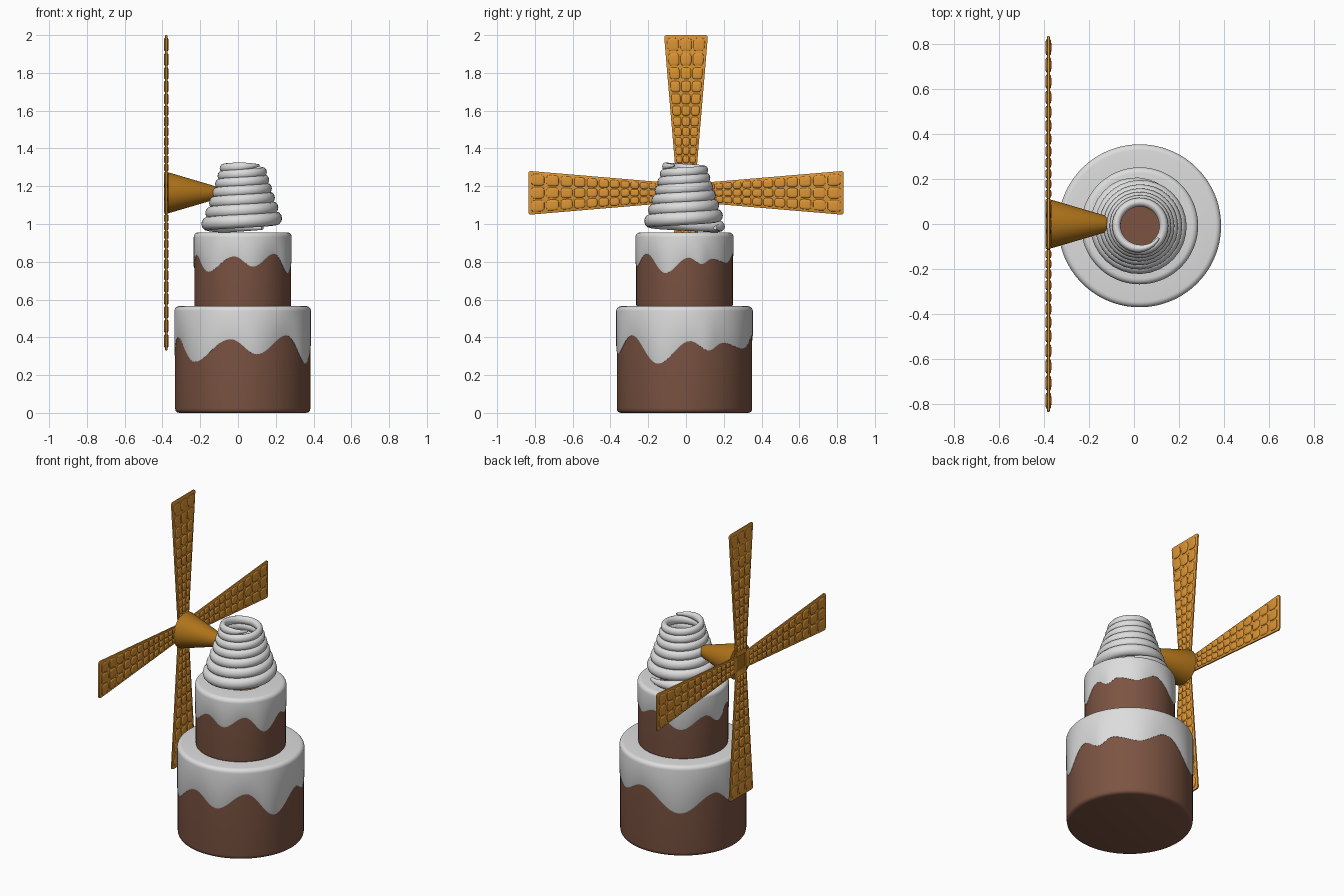
import bpy, bmesh, math
from mathutils import Matrix, Vector

if "Cube" in bpy.data.objects:
    bpy.data.objects.remove(bpy.data.objects["Cube"])

CX, CY = 0.025, -0.008          # axis of the cake
HUB = Vector((-0.38, 0.0, 1.165))


def material(name, rgb):
    m = bpy.data.materials.new(name)
    m.diffuse_color = (*rgb, 1)
    m.use_nodes = True
    m.node_tree.nodes["Principled BSDF"].inputs["Base Color"].default_value = m.diffuse_color
    return m


CHOC = material("chocolate brown", (0.20, 0.088, 0.055))
CREAM = material("cream white", (0.72, 0.72, 0.72))
WAFFLE = material("golden wafer", (0.72, 0.30, 0.035))
CONE = material("dark wafer", (0.42, 0.17, 0.01))


def finish(bm, name, mat, angle=40):
    bmesh.ops.recalc_face_normals(bm, faces=bm.faces)
    me = bpy.data.meshes.new(name)
    bm.to_mesh(me)
    bm.free()
    ob = bpy.data.objects.new(name, me)
    bpy.context.collection.objects.link(ob)
    me.materials.append(mat)
    bpy.ops.object.select_all(action='DESELECT')
    ob.select_set(True)
    bpy.context.view_layer.objects.active = ob
    bpy.ops.object.shade_smooth_by_angle(angle=math.radians(angle))
    return ob


def skin(bm, rings, cap_start=False, cap_end=False):
    """Join successive closed rings of points with quads."""
    vs = [[bm.verts.new(p) for p in r] for r in rings]
    n = len(vs[0])
    for a, b in zip(vs, vs[1:]):
        for i in range(n):
            j = (i + 1) % n
            bm.faces.new((a[i], a[j], b[j], b[i]))
    if cap_start:
        bm.faces.new(vs[0])
    if cap_end:
        bm.faces.new(vs[-1])


def around(r, z, n=128):
    """Ring about the cake axis; z may be a number or a function of degrees."""
    pts = []
    for i in range(n):
        d = 360 * i / n
        a = math.radians(d)
        h = z(d) if callable(z) else z
        pts.append((CX + r * math.sin(a), CY - r * math.cos(a), h))
    return pts


# Drip outline: (degrees from the front, height)
DRIPS = [(-45, .27), (-10, .39), (12, .31), (40, .41), (67, .26), (95, .38),
         (111, .33), (124, .37), (148, .34), (175, .41), (212, .27),
         (245, .38), (265, .30), (288, .40), (315, .27)]


def drip(d):
    if d > 315:
        d -= 360
    for (a, za), (b, zb) in zip(DRIPS, DRIPS[1:]):
        if a <= d <= b:
            t = (1 - math.cos(math.pi * (d - a) / (b - a))) / 2
            return za + (zb - za) * t
    return .35


def tier(name, r, z0, z1):
    bm = bmesh.new()
    prof = [(r - .022, z0), (r - .008, z0 + .004), (r - .002, z0 + .012),
            (r, z0 + .025), (r, z1 - .02), (r - .02, z1)]
    skin(bm, [around(*p) for p in prof], True, True)
    finish(bm, name, CHOC)


def icing(name, r, top, hole, edge):
    bm = bmesh.new()
    rings = [around(hole, top - .008), around(hole, top)]
    for k in range(6):
        a = math.radians(18 * k)
        rings.append(around(r - .025 + .025 * math.sin(a),
                            top - .025 + .025 * math.cos(a)))
    rings += [around(r, lambda d: edge(d) + .006),
              around(r - .002, edge), around(r - .012, edge)]
    skin(bm, rings)
    finish(bm, name, CREAM)


tier("lower_tier", .358, 0, .558)
tier("upper_tier", .256, .55, .948)
icing("lower_icing", .3615, .565, .2, drip)
icing("upper_icing", .2595, .956, .13, lambda d: .74 + (drip(d) - .26) * .68)

# Piped cream: a tapering helix left open in the middle
TURNS, STEPS, SIDES = 6.75, 32, 12
bm = bmesh.new()
rings = []
count = int(TURNS * STEPS)
for i in range(count + 1):
    t = i / count
    a = 2 * math.pi * i / STEPS + 1.0
    rv = .037 - .014 * t
    rh = .034 - .016 * t
    c = .227 - .109 * (1.4 * t - .4 * t * t) - rh
    z = .98 + .33 * (1.25 * t - .25 * t * t)
    end = min(1, .3 + i / 8, .3 + (count - i) / 8)
    ring = []
    for k in range(SIDES):
        b = 2 * math.pi * k / SIDES
        rad = c + rh * end * math.cos(b)
        ring.append((CX + rad * math.cos(a), CY + rad * math.sin(a),
                     z + rv * end * math.sin(b)))
    rings.append(ring)
skin(bm, rings, True, True)
finish(bm, "piped_cream", CREAM, 60)

# Hub cone, wide end at the sails and rounded tip inside the cream
bm = bmesh.new()
rings = []
for x, r in [(-.376, .098), (-.372, .107), (-.364, .107), (-.13, .038),
             (-.115, .030), (-.106, .018), (-.102, .006)]:
    rings.append([(x, r * math.cos(2 * math.pi * k / 48),
                   HUB.z + r * math.sin(2 * math.pi * k / 48)) for k in range(48)])
skin(bm, rings, True, True)
finish(bm, "hub_cone", CONE)


# Sails: tapered wafers with rows of rounded pads on both faces
START, LENGTH = .045, .835


def half_width(s):
    return .046 + .083 * s


def rounded(y0, z0, a, b, x, n=16):
    def p(v):
        return math.copysign(abs(v) ** .5, v)
    pts = []
    for k in range(n):
        t = 2 * math.pi * (k + .5) / n
        z = z0 + b * p(math.sin(t))
        y = (y0 + a * p(math.cos(t))) * half_width(z) / half_width(z0)
        pts.append((x, y, z))
    return pts


def sail_mesh():
    bm = bmesh.new()
    rings = []
    for x, inset in [(-.007, .006), (-.004, 0), (.004, 0), (.007, .006)]:
        lo, hi = START + inset, LENGTH - inset
        wl, wh = half_width(lo) - inset, half_width(hi) - inset
        cut = .012
        rings.append([(x, -wl, lo), (x, wl, lo), (x, wh, hi - cut),
                      (x, wh - cut * .3, hi - cut * .3), (x, wh - cut, hi),
                      (x, cut - wh, hi), (x, cut * .3 - wh, hi - cut * .3),
                      (x, -wh, hi - cut)])
    skin(bm, rings, True, True)
    top = LENGTH - .01
    while top > START + .03:
        h = half_width(top) * 2 / 3 * 1.06
        z = top - h / 2
        col = (half_width(z) - .008) * 2 / 3
        for c in (-1, 0, 1):
            for side in (-1, 1):
                pads = [rounded(c * col, z, col * .45 * f, h * .44 * f, side * x)
                        for f, x in [(1, .005), (.96, .0095), (.8, .0118), (.5, .0128)]]
                skin(bm, pads, False, True)
        top -= h
    return bm


for i, name in enumerate(["sail_top", "sail_left", "sail_bottom", "sail_right"]):
    bm = sail_mesh()
    bmesh.ops.transform(bm, verts=bm.verts, matrix=Matrix.Translation(HUB)
                        @ Matrix.Rotation(math.pi / 2 * i, 4, 'X'))
    finish(bm, name, WAFFLE, 50)
